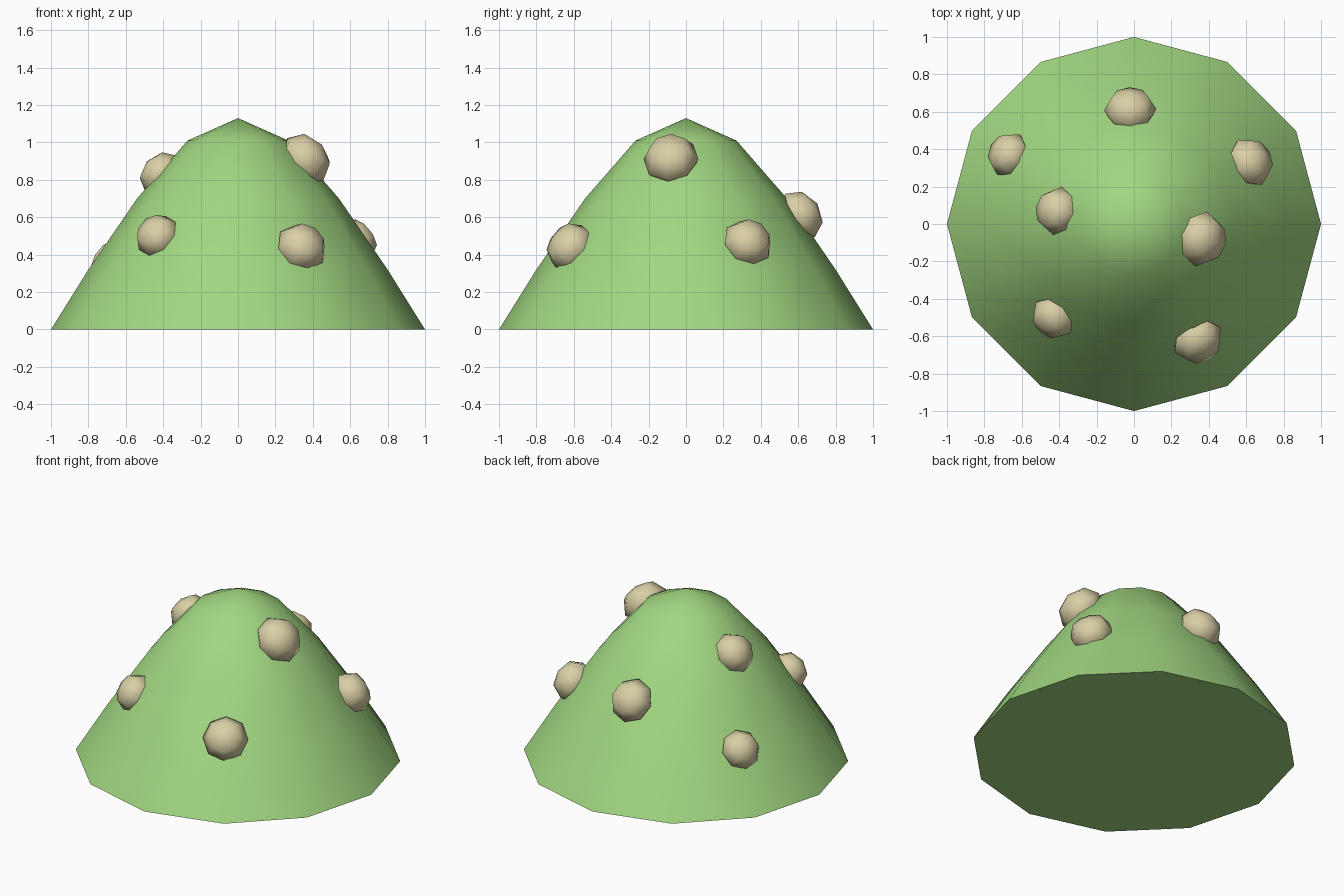
import bpy, bmesh, math
from mathutils import Vector, Matrix

if "Cube" in bpy.data.objects:
    bpy.data.objects.remove(bpy.data.objects["Cube"])

PROFILE = [(1, 0), (0.8, 0.32), (0.54, 0.70), (0.27, 1.01), (0, 1.13)]
SIDES = 12

def material(name, color):
    m = bpy.data.materials.new(name)
    m.diffuse_color = color
    m.use_nodes = True
    m.node_tree.nodes["Principled BSDF"].inputs["Base Color"].default_value = m.diffuse_color
    return m

green = material("green", (0.36, 0.68, 0.22, 1))
tan = material("tan", (0.70, 0.63, 0.38, 1))

def finish(bm, name, mat, angle):
    bmesh.ops.recalc_face_normals(bm, faces=bm.faces)
    me = bpy.data.meshes.new(name)
    bm.to_mesh(me)
    bm.free()
    ob = bpy.data.objects.new(name, me)
    bpy.context.collection.objects.link(ob)
    me.materials.append(mat)
    bpy.ops.object.select_all(action='DESELECT')
    ob.select_set(True)
    bpy.context.view_layer.objects.active = ob
    bpy.ops.object.shade_smooth_by_angle(angle=math.radians(angle))
    return ob

# lathe a profile of (radius, height) with a closed bottom and a pointed top
def lathe(profile, sides):
    bm = bmesh.new()
    rings = [[bm.verts.new((r * math.cos(math.tau * i / sides),
                            r * math.sin(math.tau * i / sides), z))
              for i in range(sides)] for r, z in profile[:-1]]
    top = bm.verts.new((0, 0, profile[-1][1]))
    for a, b in zip(rings, rings[1:]):
        for i in range(sides):
            j = (i + 1) % sides
            bm.faces.new((a[i], a[j], b[j], b[i]))
    for i in range(sides):
        bm.faces.new((rings[-1][i], rings[-1][(i + 1) % sides], top))
    bm.faces.new(rings[0][::-1])
    return bm

# mound
finish(lathe(PROFILE, SIDES), "mound", green, 50)

# bumps: x, y, z on the mound surface, radius
BUMPS = [(0.36, -0.08, 0.91, 0.15), (-0.02, 0.61, 0.61, 0.14),
         (0.62, 0.33, 0.465, 0.137), (0.34, -0.62, 0.44, 0.14),
         (-0.43, -0.50, 0.50, 0.125), (-0.41, 0.07, 0.83, 0.13),
         (-0.67, 0.37, 0.36, 0.125)]
for n, (x, y, z, r) in enumerate(BUMPS):
    # outward slope of the mound at this height
    (r0, z0), (r1, z1) = next(s for s in zip(PROFILE, PROFILE[1:]) if s[1][1] > z)
    flat = Vector((x, y, 0)).normalized()
    normal = (flat * (z1 - z0) + Vector((0, 0, r0 - r1))).normalized()
    side = Vector((0, 0, 1)).cross(flat)
    rot = Matrix((side, normal.cross(side), normal)).transposed().to_4x4()
    bm = bmesh.new()
    bmesh.ops.create_uvsphere(bm, u_segments=8, v_segments=4, radius=r)
    bmesh.ops.transform(bm, verts=bm.verts, matrix=Matrix.Translation((x, y, z))
                        @ rot @ Matrix.Diagonal((1, 1, 0.8, 1)))
    finish(bm, f"bump_{n + 1}", tan, 60)
